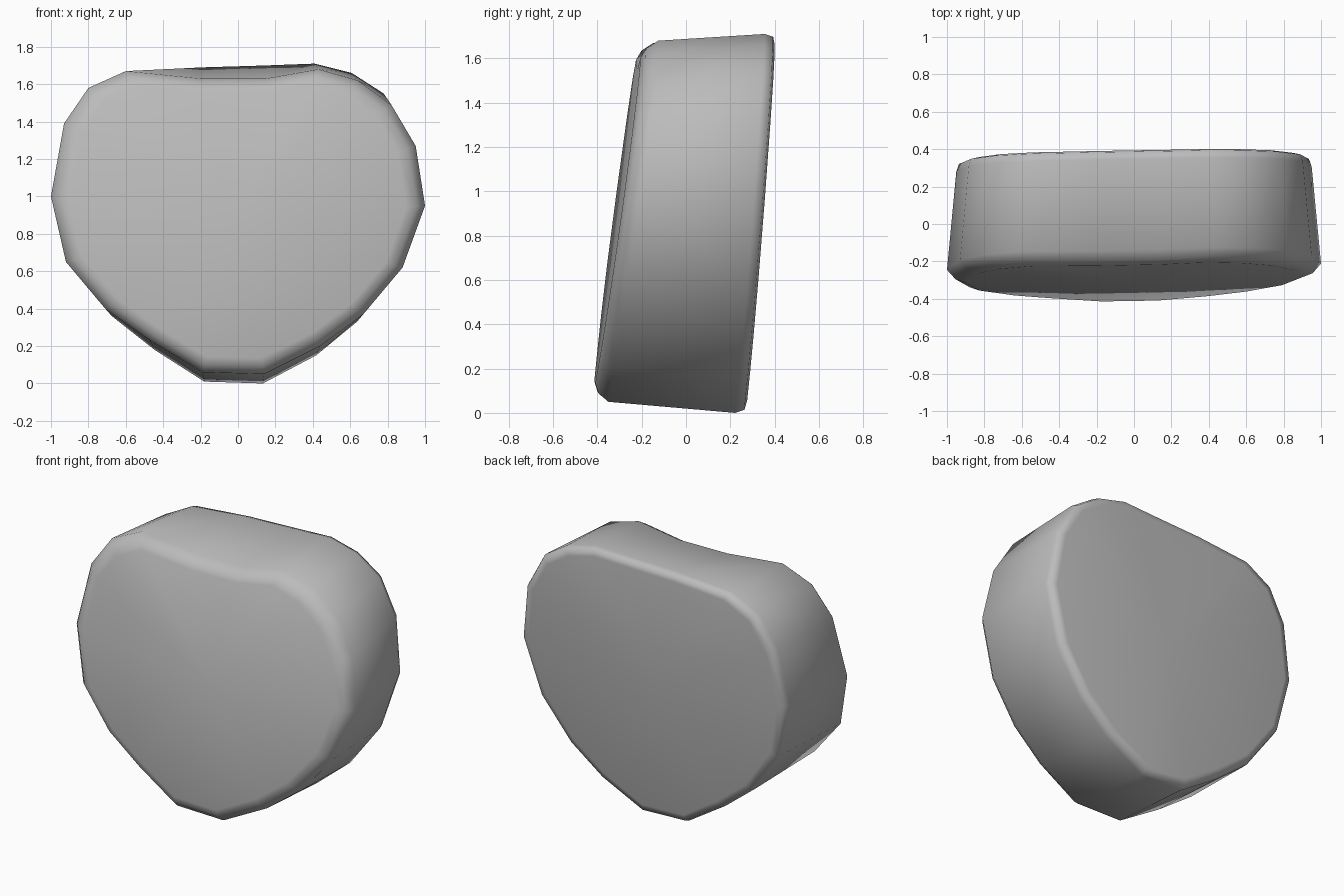
import bpy
import bmesh

if "Cube" in bpy.data.objects:
    bpy.data.objects.remove(bpy.data.objects["Cube"], do_unlink=True)

# Stone colour
stone_grey = bpy.data.materials.new("stone grey")
stone_grey.use_nodes = True
colour = (0.5, 0.5, 0.5, 1.0)
stone_grey.diffuse_color = colour
stone_grey.node_tree.nodes["Principled BSDF"].inputs["Base Color"].default_value = colour

# Rounded heart outline: x, height at the front rim, height at the back rim
outline = [
    (-1, 1, 1), (-.93, 1.39, 1.36), (-.8, 1.58, 1.56), (-.6, 1.67, 1.66),
    (-.2, 1.63, 1.69), (.15, 1.63, 1.7), (.43, 1.68, 1.71), (.64, 1.62, 1.66),
    (.82, 1.49, 1.55), (.95, 1.27, 1.33), (1, .95, .97), (.88, .62, .6),
    (.67, .37, .33), (.44, .2, .15), (.14, .05, 0), (-.19, .06, .01),
    (-.47, .23, .18), (-.71, .4, .36), (-.92, .65, .64),
]
MIDDLE = 0.9


def front_y(x, z):
    """Leaning front face, rounding forward near the foot."""
    return -0.43 + 0.135 * z + 0.02 * x


def back_y(x, z):
    """Leaning back face."""
    return 0.27 + 0.075 * z + 0.015 * x


def make_ring(bm, face_y, depth, inset, back):
    """One loop of the outline, pulled in by inset and set at depth from a face."""
    ring = []
    for x, z_front, z_back in outline:
        z = z_back if back else z_front
        width = 0.95 if back else 1.0
        px = x * width * (1 - inset)
        pz = MIDDLE + (z - MIDDLE) * (1 - inset)
        ring.append(bm.verts.new((px, face_y(px, pz) + depth, pz)))
    return ring


def bridge(bm, first, second):
    for i in range(len(first)):
        j = (i + 1) % len(first)
        bm.faces.new((first[i], first[j], second[j], second[i]))


def fan(bm, ring, centre):
    tip = bm.verts.new(centre)
    for i in range(len(ring)):
        bm.faces.new((ring[i], ring[(i + 1) % len(ring)], tip))


# Pebble body: two broad faces, soft rims and a wide side band
bm = bmesh.new()
rings = [
    make_ring(bm, front_y, 0.0, 0.1, False),
    make_ring(bm, front_y, 0.02, 0.045, False),
    make_ring(bm, front_y, 0.07, 0.0, False),
    make_ring(bm, back_y, -0.05, 0.0, True),
    make_ring(bm, back_y, -0.01, 0.015, True),
    make_ring(bm, back_y, 0.0, 0.06, True),
]
for first, second in zip(rings, rings[1:]):
    bridge(bm, first, second)
fan(bm, rings[0], (0, front_y(0, MIDDLE), MIDDLE))
fan(bm, rings[-1], (0, back_y(0, MIDDLE) - 0.02, MIDDLE))
bmesh.ops.recalc_face_normals(bm, faces=bm.faces)
for face in bm.faces:
    face.smooth = True

mesh = bpy.data.meshes.new("pebble")
bm.to_mesh(mesh)
bm.free()
mesh.materials.append(stone_grey)
pebble = bpy.data.objects.new("pebble", mesh)
bpy.context.collection.objects.link(pebble)
